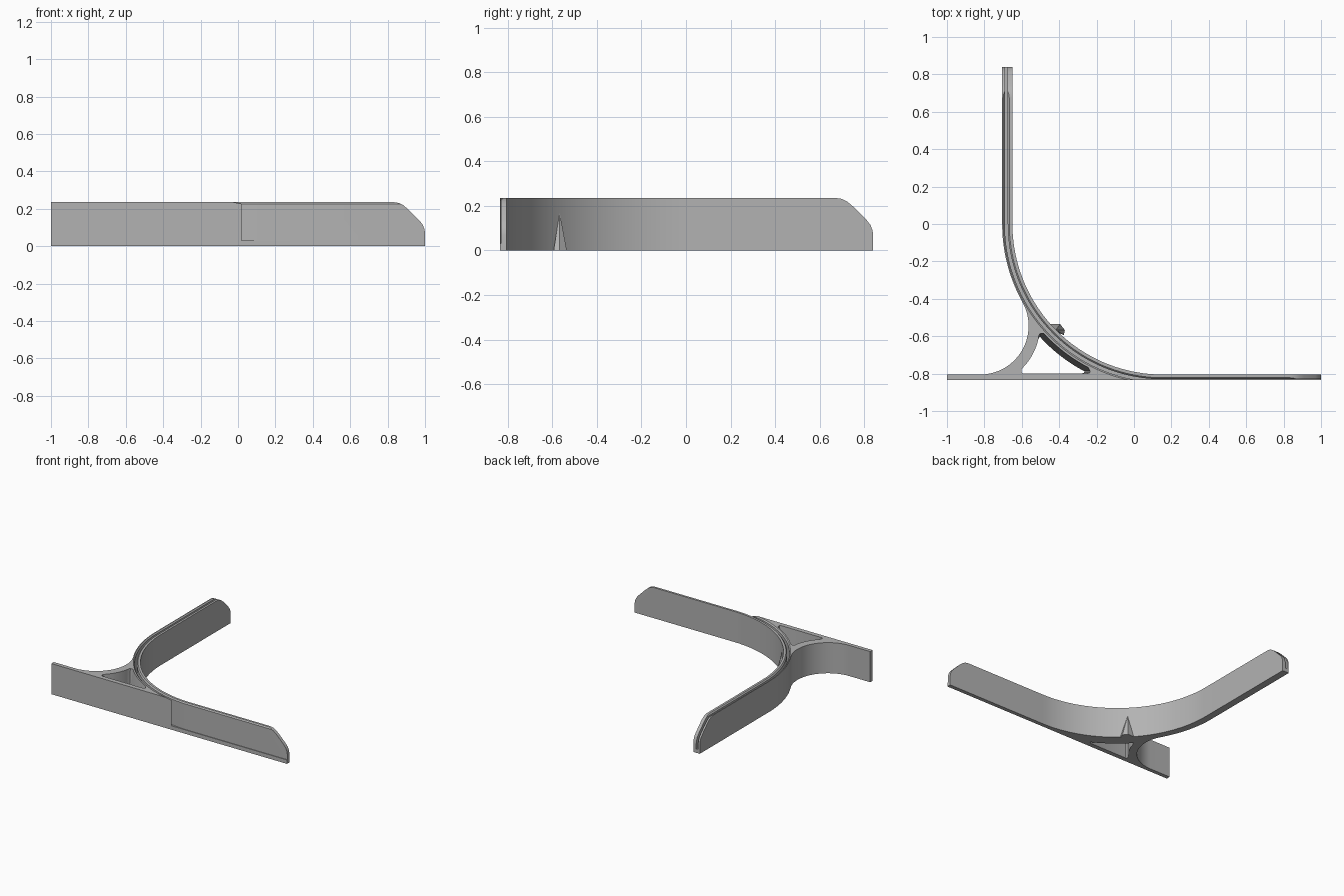
import bpy, bmesh, math
from math import cos, sin, radians

if "Cube" in bpy.data.objects:
    bpy.data.objects.remove(bpy.data.objects["Cube"])

H = 0.235                      # overall height
CX, CY = 0.155, 0.0            # centre of the main bend
R_IN, R_OUT = 0.805, 0.86      # inner and outer face of the curved wall
FX, FY, FR = -0.8235, -0.545, 0.26   # concave fillet behind the front beam
FRONT, END = -0.835, 0.84

grey = bpy.data.materials.new("light grey")
grey.diffuse_color = (0.45, 0.45, 0.45, 1)
grey.use_nodes = True
grey.node_tree.nodes["Principled BSDF"].inputs["Base Color"].default_value = grey.diffuse_color


def arc(cx, cy, r, a0, a1, n):
    return [(cx + r * cos(radians(a0 + (a1 - a0) * i / n)),
             cy + r * sin(radians(a0 + (a1 - a0) * i / n))) for i in range(n + 1)]


def loft(name, rings):
    """Closed solid through rings of 3D points, with capped ends."""
    bm = bmesh.new()
    vs = [[bm.verts.new(p) for p in ring] for ring in rings]
    n = len(rings[0])
    for a, b in zip(vs, vs[1:]):
        for i in range(n):
            j = (i + 1) % n
            bm.faces.new((a[i], a[j], b[j], b[i]))
    bm.faces.new(vs[0][::-1])
    bm.faces.new(vs[-1])
    bmesh.ops.recalc_face_normals(bm, faces=bm.faces)
    me = bpy.data.meshes.new(name)
    bm.to_mesh(me)
    bm.free()
    me.materials.append(grey)
    ob = bpy.data.objects.new(name, me)
    bpy.context.collection.objects.link(ob)
    return ob


def activate(ob):
    bpy.ops.object.select_all(action='DESELECT')
    ob.select_set(True)
    bpy.context.view_layer.objects.active = ob


def cut(ob, cutter):
    m = ob.modifiers.new("cut", 'BOOLEAN')
    m.operation, m.solver, m.object = 'DIFFERENCE', 'EXACT', cutter
    activate(ob)
    bpy.ops.object.modifier_apply(modifier=m.name)
    bpy.data.objects.remove(cutter)


# Plan outline: front beam, curved wall, rear arm and fillet web in one piece
tangent = math.degrees(math.atan2(FY - CY, FX - CX)) % 360
outline = [(-1, FRONT), (1, FRONT), (1, -R_IN)]
outline += arc(CX, CY, R_IN, 270, 180, 48)
outline += [(CX - R_IN, END), (CX - R_OUT, END)]
outline += arc(CX, CY, R_OUT, 180, tangent, 20)
outline += arc(FX, FY, FR, tangent - 180, -90, 32)[1:]
outline += [(-1, -R_IN)]
body = loft("curved_bracket", [[(x, y, z) for x, y in outline] for z in (0, H)])

# Slot along the wall, flared at the top, open at both ends and at the front
slot = [(0.83, 0.03), (0.846, 0.03), (0.846, 0.226), (0.864, 0.246),
        (0.812, 0.246), (0.83, 0.226)]
rings = [[(1.1, CY - r, z) for r, z in slot]]
for i in range(49):
    a = radians(270 - 90 * i / 48)
    rings.append([(CX + r * cos(a), CY + r * sin(a), z) for r, z in slot])
rings.append([(CX - r, 1.0, z) for r, z in slot])
cut(body, loft("slot_cutter", rings))


# Triangular pocket whose wall beside the bend leans outward toward the base
def pocket(r, a0, a1, dx, dy, z):
    pts = [(-0.602, -0.793), (-0.595, -0.8), (-0.25 - dx, -0.8),
           (-0.237 - dx, -0.795), (-0.235 - dx, -0.787)]
    pts += arc(CX, CY, r, a0, a1, 20)
    pts += [(-0.503, -0.587 - dy), (-0.509, -0.596 - dy)]
    pts += arc(FX, FY, 0.32, -13, -46, 12)
    return [(x, y, z) for x, y in pts]


top = pocket(0.865, 242.5, 222.5, 0, 0, H)
base = pocket(0.893, 239.5, 223.5, 0.03, 0.015, 0)
over = [(x, y, H + 0.02) for x, y, z in top]
under = [(x, y, -0.02) for x, y, z in base]
cut(body, loft("pocket_cutter", [under, base, top, over]))

# Sloping, rounded upper corner at the free end of each arm (u = distance from tip)
corner = [(0.165, H), (0.14, 0.231), (0.115, 0.218), (0.09, 0.197), (0.03, 0.137),
          (0.012, 0.114), (0.003, 0.09), (0, 0.07), (-0.05, 0.07), (-0.05, 0.3),
          (0.165, 0.3)]
cut(body, loft("side_tip_cutter", [[(1 - u, y, z) for u, z in corner] for y in (-0.9, -0.75)]))
cut(body, loft("rear_tip_cutter", [[(x, END - u, z) for u, z in corner] for x in (-0.75, -0.6)]))
activate(body)
bpy.ops.object.shade_smooth_by_angle(angle=radians(25))

# Pointed spur on the inside of the bend, tapering upward to the wall
foot = [(-0.45, -0.535), (-0.395, -0.535), (-0.37, -0.567), (-0.375, -0.594), (-0.42, -0.575)]
tip = (-0.418, -0.567)
loft("pointed_spur", [[(x, y, 0) for x, y in foot],
                      [(tip[0] + 0.02 * (x - tip[0]), tip[1] + 0.02 * (y - tip[1]), 0.167)
                       for x, y in foot]])
